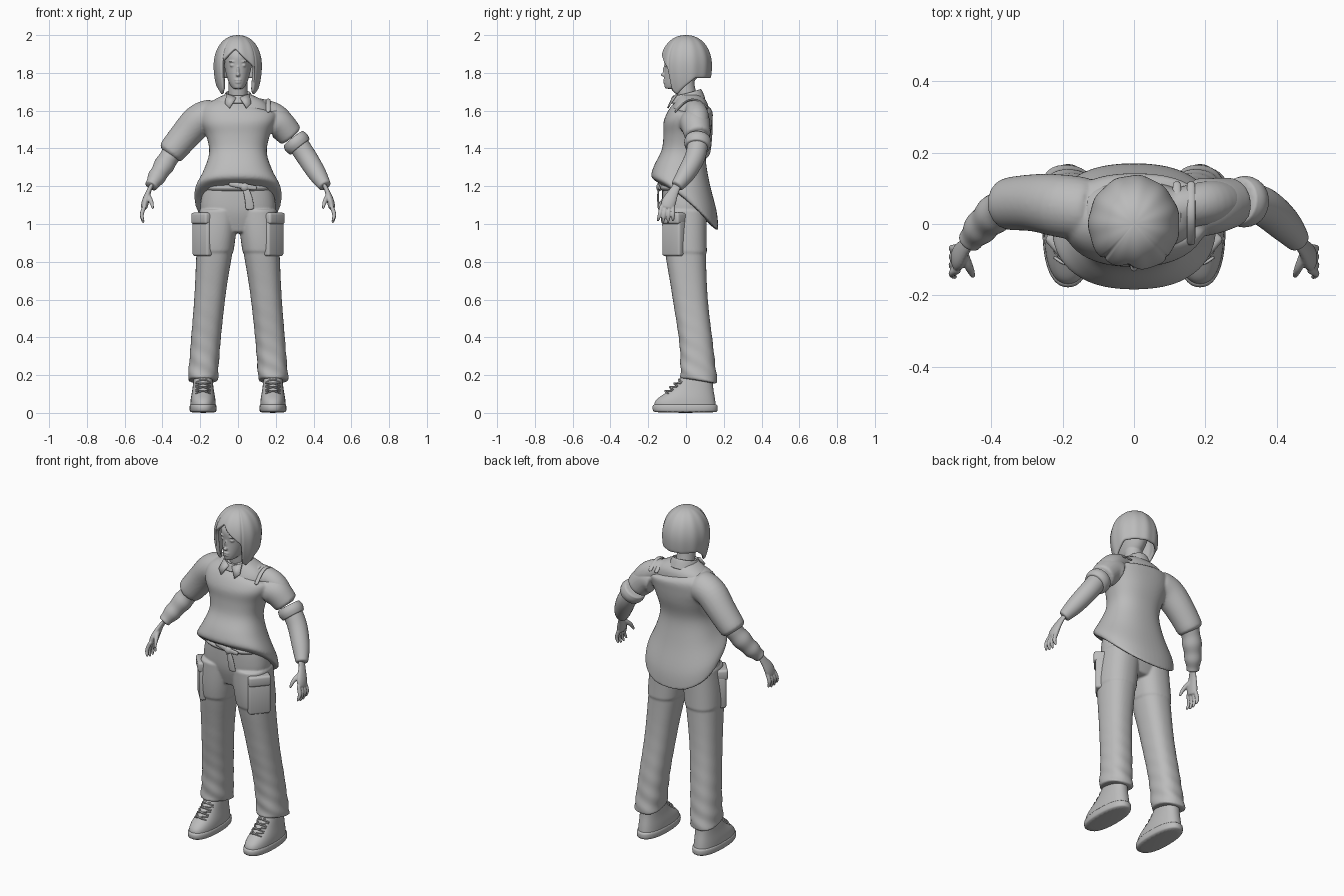
import bpy, bmesh, math
from mathutils import Vector, Matrix

if "Cube" in bpy.data.objects:
    bpy.data.objects.remove(bpy.data.objects["Cube"])

shade = (0.5, 0.5, 0.5, 1)
grey = bpy.data.materials.new("plain grey")
grey.use_nodes = True
grey.diffuse_color = shade
grey.node_tree.nodes["Principled BSDF"].inputs["Base Color"].default_value = shade
SIDES = {"left": 1, "right": -1}


def finish(name, bm, voxel=0, subsurf=1, relax=0, shell=0):
    """Turn a bmesh into a smooth object; voxel fuses overlapping pieces."""
    bmesh.ops.recalc_face_normals(bm, faces=bm.faces)
    mesh = bpy.data.meshes.new(name)
    bm.to_mesh(mesh)
    bm.free()
    mesh.materials.append(grey)
    for face in mesh.polygons:
        face.use_smooth = True
    part = bpy.data.objects.new(name, mesh)
    bpy.context.collection.objects.link(part)
    if shell:
        part.modifiers.new("shell", "SOLIDIFY").thickness = shell
    if subsurf:
        soften = part.modifiers.new("soften", "SUBSURF")
        soften.levels = soften.render_levels = subsurf
    if voxel:
        fuse = part.modifiers.new("fuse", "REMESH")
        fuse.mode, fuse.voxel_size, fuse.use_smooth_shade = "VOXEL", voxel, True
    if relax:
        part.modifiers.new("relax", "SMOOTH").iterations = relax


def blend(values, t):
    """Smooth curve through evenly spread values."""
    last = len(values) - 1
    place = t * last
    k = max(0, min(int(place), last - 1))
    f = place - k
    a, b, c, d = (values[max(0, min(last, k + step))] for step in (-1, 0, 1, 2))
    return b + (c - a) * (f / 2) + (a * 2 - b * 5 + c * 4 - d) * (f * f / 2) + (b * 3 - a - c * 3 + d) * (f ** 3 / 2)


def skin(bm, rings):
    loops = [[bm.verts.new(point) for point in ring] for ring in rings]
    for low, high in zip(loops, loops[1:]):
        for i in range(len(low)):
            bm.faces.new((low[i - 1], low[i], high[i], high[i - 1]))
    bm.faces.new(loops[0])
    bm.faces.new(loops[-1])


def stack(bm, rise, width, front, back, rear=None, middle=(0,), tilt=(0,), mirror=1,
          span=(0, 1), grow=1, ripple=0, power=0.85, steps=14, sides=28):
    """Level rounded sections; rear is the height at the back, tilt slopes them sideways."""
    rings = []
    for step in range(steps + 1):
        t = span[0] + (span[1] - span[0]) * step / steps
        z, zback = blend(rise, t), blend(rear or rise, t)
        near, far = blend(front, t), blend(back, t)
        ring = []
        for i in range(sides):
            angle = math.tau * i / sides
            c, s = math.cos(angle), math.sin(angle)
            swell = grow * (1 + ripple * (1 - t) ** 4 * math.sin(3 * angle + 70 * z))
            across = math.copysign(abs(c) ** power, c)
            along = math.copysign(abs(s) ** power, s)
            x = mirror * blend(middle, t) + across * swell * blend(width, t)
            y = (near + far) / 2 + along * swell * (far - near) / 2
            drop = (zback - z) * ((along + 1) / 2) ** 1.4
            ring.append((x, y, z + drop + blend(tilt, t) * x))
        rings.append(ring)
    skin(bm, rings)


def limb(bm, path, radius, flat=1, side=(0, 1, 0), mirror=1, steps=8, sides=14, folds=0):
    """Round limb along a smooth path; folds adds bunched rings of cloth."""
    points = [Vector((mirror * x, y, z)) for x, y, z in path]
    spine = [blend(points, step / steps) for step in range(steps + 1)]
    rings = []
    for k, centre in enumerate(spine):
        ahead = (spine[min(k + 1, steps)] - spine[max(k - 1, 0)]).normalized()
        u = (Vector(side) - ahead * ahead.dot(Vector(side))).normalized()
        v = ahead.cross(u) * flat
        size = blend(radius, k / steps) * (1 + folds * math.cos(math.pi * k / 2))
        turns = [math.tau * i / sides for i in range(sides)]
        rings.append([centre + (u * math.cos(a) + v * math.sin(a)) * size for a in turns])
    skin(bm, rings)


def blob(bm, place, size, turn=0):
    matrix = Matrix.Translation(place) @ Matrix.Rotation(turn, 4, "Z") @ Matrix.Diagonal((*size, 1))
    bmesh.ops.create_uvsphere(bm, u_segments=20, v_segments=12, radius=1, matrix=matrix)


# Head with features and neck
bm = bmesh.new()
stack(bm, rise=(1.715, 1.75, 1.83, 1.9, 1.96), width=(.025, .05, .072, .077, .04),
      front=(-.11, -.117, -.114, -.115, -.06), back=(-.05, .04, .09, .1, .05), power=1)
blob(bm, (0, -.118, 1.79), (.012, .016, .01))
blob(bm, (0, -.112, 1.81), (.007, .012, .03))
for height, wide in ((1.762, .02), (1.75, .017)):
    blob(bm, (0, -.112, height), (wide, .01, .005))
for s in SIDES.values():
    blob(bm, (s * .03, -.103, 1.86), (.02, .012, .005), s * .3)
    blob(bm, (s * .03, -.1, 1.84), (.014, .012, .009), s * .3)
limb(bm, ((0, .03, 1.56), (0, 0, 1.7), (0, -.01, 1.8)), (.06, .053, .05))
finish("head_and_neck", bm, voxel=.004, relax=3)


# Bob hair: each lock runs from the crown to its own length
def hair_end(degrees):
    if -42 < degrees < 46:
        return 1.93 - .002 * abs(degrees + 8)
    return 1.77 - .09 * max(0, 1 - abs(abs(degrees) - 62) / 50)


bm = bmesh.new()
columns, rows, centre, dome = 96, 18, 1.84, .16
crown = bm.verts.new((0, 0, centre + dome))
locks = []
for i in range(columns):
    degrees = 360 * i / columns - 180
    turn = math.radians(degrees)
    below = hair_end(degrees) - centre
    end = math.acos(below / dome) if below > 0 else math.pi / 2 - below / dome
    lock = []
    for row in range(1, rows + 1):
        arc = end * row / rows
        if arc < math.pi / 2:
            height, reach = dome * math.cos(arc), math.sin(arc) ** .9
        else:
            height = dome * (math.pi / 2 - arc)
            reach = 1 - 9 * height ** 2
        reach *= 1 + .012 * math.sin(11 * turn)
        lock.append(bm.verts.new((.128 * reach * math.sin(turn), -.137 * reach * math.cos(turn), centre + height)))
    locks.append(lock)
for i, lock in enumerate(locks):
    before = locks[i - 1]
    bm.faces.new((crown, before[0], lock[0]))
    for row in range(rows - 1):
        bm.faces.new((before[row], before[row + 1], lock[row + 1], lock[row]))
finish("bob_hair", bm, shell=.018)

# Shirt under the sweater, with an exposed left shoulder and straps
bm = bmesh.new()
stack(bm, rise=(1.4, 1.52, 1.6, 1.65, 1.69), width=(.14, .17, .175, .14, .06),
      front=(-.09, -.09, -.08, -.06, -.04), back=(.09, .12, .12, .11, .07))
limb(bm, ((.08, .04, 1.62), (.15, .05, 1.6), (.22, .06, 1.56), (.29, .06, 1.46)), (.05, .06, .065, .055))
finish("shirt_body", bm, voxel=.007, relax=4)
bm = bmesh.new()
for x in (.12, .16):
    limb(bm, ((x, -.06, 1.59), (x, 0, 1.65), (x, .06, 1.655), (x, .12, 1.61)), (.012,), .5, side=(1, 0, 0))
finish("shoulder_straps", bm)

# Shirt collar: turned-down band and front points
bm = bmesh.new()
stack(bm, rise=(1.635, 1.68, 1.65), rear=(1.66, 1.715, 1.68), width=(.09, .066, .054),
      front=(-.085, -.068, -.05), back=(.105, .08, .066), power=1)
finish("shirt_collar", bm)
bm = bmesh.new()
for s in SIDES.values():
    corners = ((.01, -.075, 1.67), (.06, -.05, 1.69), (.07, -.085, 1.64), (.045, -.1, 1.615))
    bm.faces.new([bm.verts.new((s * x, y, z)) for x, y, z in corners])
finish("collar_points", bm, shell=.008, subsurf=0)

# Oversized sweater: long tail, slanted neckline, two unequal sleeves
bm = bmesh.new()
stack(bm, rise=(1.22, 1.25, 1.31, 1.39, 1.47, 1.54, 1.6, 1.645),
      rear=(.95, 1.06, 1.22, 1.36, 1.47, 1.54, 1.6, 1.63),
      width=(.23, .23, .185, .153, .17, .2, .2, .15),
      front=(-.15, -.185, -.17, -.13, -.12, -.12, -.095, -.06),
      back=(.172, .165, .125, .105, .13, .14, .14, .1),
      middle=(0, 0, 0, 0, 0, 0, .01, .05), tilt=(0, 0, 0, 0, 0, 0, -.1, -.27), steps=28)
limb(bm, ((.12, .04, 1.575), (.2, .05, 1.555), (.28, .06, 1.47), (.37, .055, 1.36)),
     (.09, .092, .083, .075), mirror=SIDES["right"])
limb(bm, ((.17, .045, 1.53), (.22, .05, 1.53), (.285, .063, 1.46)), (.085, .082, .07))
finish("sweater", bm, voxel=.007, relax=5)
bm = bmesh.new()
limb(bm, ((.29, .065, 1.455), (.33, .06, 1.405)), (.066, .075, .066))
finish("left_rolled_cuff", bm)

for side, s in SIDES.items():
    # Shirt sleeve, bunched into folds on the right arm
    bm = bmesh.new()
    limb(bm, ((.3, .065, 1.45), (.36, .05, 1.36), (.42, 0, 1.265), (.462, -.05, 1.198)),
         (.056, .056, .05, .034), mirror=s, steps=16, folds=.07 if side == "right" else 0)
    finish(side + "_shirt_sleeve", bm)

    # Hand with spread fingers and thumb
    bm = bmesh.new()
    limb(bm, ((.445, -.035, 1.225), (.47, -.06, 1.18), (.49, -.09, 1.12), (.498, -.1, 1.08)),
         (.024, .025, .04, .034), .5, mirror=s)
    for finger in range(4):
        root, tip = .02 * finger - .128, .027 * finger - .15
        low = 1 + .01 * abs(finger - 1.5)
        limb(bm, ((.492, root, 1.1), (.51, (root + tip) / 2, 1.05), (.5, tip, low)), (.011, .011, .006), mirror=s)
    limb(bm, ((.48, -.08, 1.155), (.46, -.125, 1.12), (.45, -.148, 1.08)), (.015, .012, .006), mirror=s)
    finish(side + "_hand", bm, voxel=.004, relax=2)

    # Shoe: rubber sole, upper and crossed laces
    middle = (.185,)
    bm = bmesh.new()
    stack(bm, rise=(0, .05), width=(.068, .073, .068), front=(-.17, -.18, -.172), back=(.165, .17, .165),
          middle=middle, mirror=s, steps=4)
    finish(side + "_shoe_sole", bm)
    bm = bmesh.new()
    stack(bm, rise=(.03, .23), width=(.068, .066, .056, .05, .047), front=(-.17, -.158, -.075, -.025, 0),
          back=(.16, .155, .145, .14, .13), middle=middle, mirror=s)
    finish(side + "_shoe_upper", bm)
    bm = bmesh.new()
    for row in range(5):
        y, z = .024 * row - .112, .02 * row + .112
        for d in (-1, 1):
            x = middle[0]
            limb(bm, ((x - d * .04, y + .02, z - .01), (x, y, z + .005), (x + d * .04, y + .04, z + .005)),
                 (.005,), mirror=s, sides=6)
    finish(side + "_shoe_laces", bm)

    # Cargo pocket with flap on the front outer thigh
    for part, z, tall, deep in (("_pocket", .925, .19, .07), ("_pocket_flap", 1.03, .06, .09)):
        bm = bmesh.new()
        place = Matrix.Translation((s * .178, -.06, z)) @ Matrix.Rotation(s * .85, 4, "Z")
        bmesh.ops.create_cube(bm, size=1, matrix=place @ Matrix.Diagonal((.125, deep, tall, 1)))
        bmesh.ops.bevel(bm, geom=bm.edges[:], offset=.013, segments=3, affect="EDGES", profile=.5)
        finish(side + part, bm, subsurf=0)

# Trousers: hips and two loose legs, the upper length overlapping the lower
bm = bmesh.new()
stack(bm, rise=(.95, 1.05, 1.14, 1.24), width=(.13, .195, .195, .165),
      front=(-.09, -.12, -.127, -.125), back=(.08, .11, .112, .095))
for s in SIDES.values():
    leg = dict(rise=(.18, 1.08), rear=(.15, 1.08), width=(.08, .079, .083, .098, .1),
               front=(-.03, -.035, -.075, -.117, -.12), back=(.168, .146, .115, .105, .105),
               middle=(.187, .173, .148, .12, .1), mirror=s)
    stack(bm, **leg, span=(0, .75), ripple=.05, steps=36)
    stack(bm, **leg, span=(.69, 1), grow=1.05)
finish("cargo_trousers", bm, voxel=.006, relax=3)

# Belt with knot and hanging end
bm = bmesh.new()
stack(bm, rise=(1.17, 1.215), width=(.17, .183, .17), front=(-.12, -.142, -.12), back=(.1,), steps=6)
finish("belt", bm)
bm = bmesh.new()
blob(bm, (.035, -.142, 1.195), (.024, .016, .022))
limb(bm, ((-.05, -.14, 1.215), (.03, -.147, 1.2), (.1, -.14, 1.19)), (.013, .015, .012), .5, side=(0, 0, 1))
limb(bm, ((.035, -.145, 1.2), (.055, -.148, 1.14), (.064, -.143, 1.075)), (.014, .021, .023), .25, side=(1, 0, 0))
finish("belt_knot", bm)
